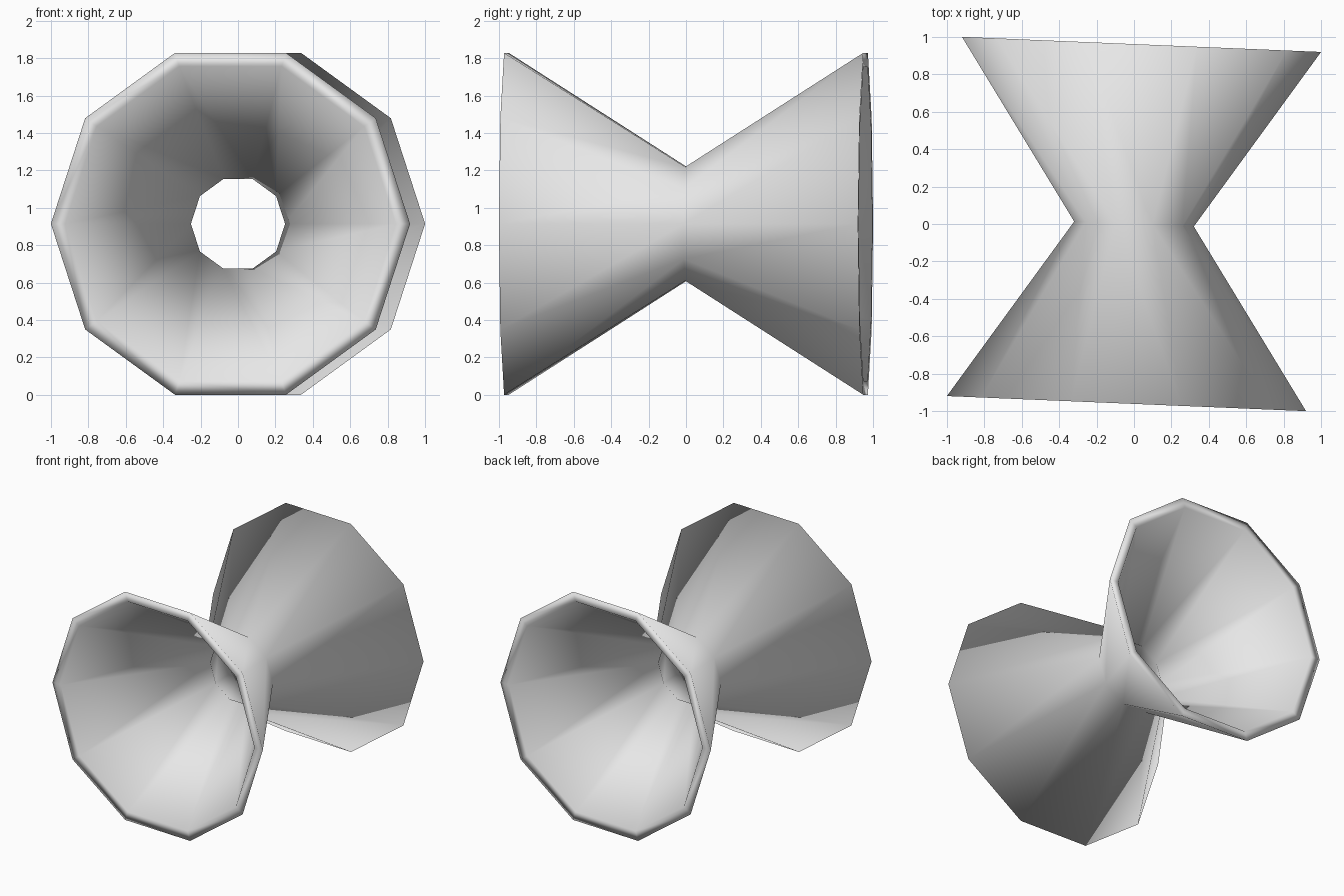
import bpy
import bmesh
from math import cos, sin, tau, radians

SIDES = 10
HALF = 0.961          # half length of the tube
CENTRE_Z = 0.914
TURN = radians(-2.4)  # slight turn about the vertical

# Remove the default cube
cube = bpy.data.objects.get("Cube")
if cube:
    bpy.data.objects.remove(cube, do_unlink=True)

# Plain grey
grey = bpy.data.materials.new("plain_grey")
grey.use_nodes = True
colour = (0.8, 0.8, 0.8, 1.0)
grey.diffuse_color = colour
grey.node_tree.nodes["Principled BSDF"].inputs["Base Color"].default_value = colour

# Closed wall section: (radius, position along the tube)
section = [
    (0.961, -HALF), (0.32, 0), (0.961, HALF),   # outer wall
    (0.885, HALF), (0.252, 0), (0.885, -HALF),  # inner wall
]

bm = bmesh.new()
rings = [
    [bm.verts.new((r * cos(tau * i / SIDES), y, r * sin(tau * i / SIDES)))
     for i in range(SIDES)]
    for r, y in section
]

# Join each ring to the next, closing the wall back on itself
for k, ring in enumerate(rings):
    following = rings[(k + 1) % len(rings)]
    for i in range(SIDES):
        j = (i + 1) % SIDES
        bm.faces.new((ring[i], ring[j], following[j], following[i]))
bmesh.ops.recalc_face_normals(bm, faces=bm.faces)
for face in bm.faces:
    face.smooth = True

mesh = bpy.data.meshes.new("flared_tube")
bm.to_mesh(mesh)
bm.free()
mesh.materials.append(grey)

# Flared double-ended tube
tube = bpy.data.objects.new("flared_tube", mesh)
tube.location.z = CENTRE_Z
tube.rotation_euler.z = TURN
bpy.context.collection.objects.link(tube)
